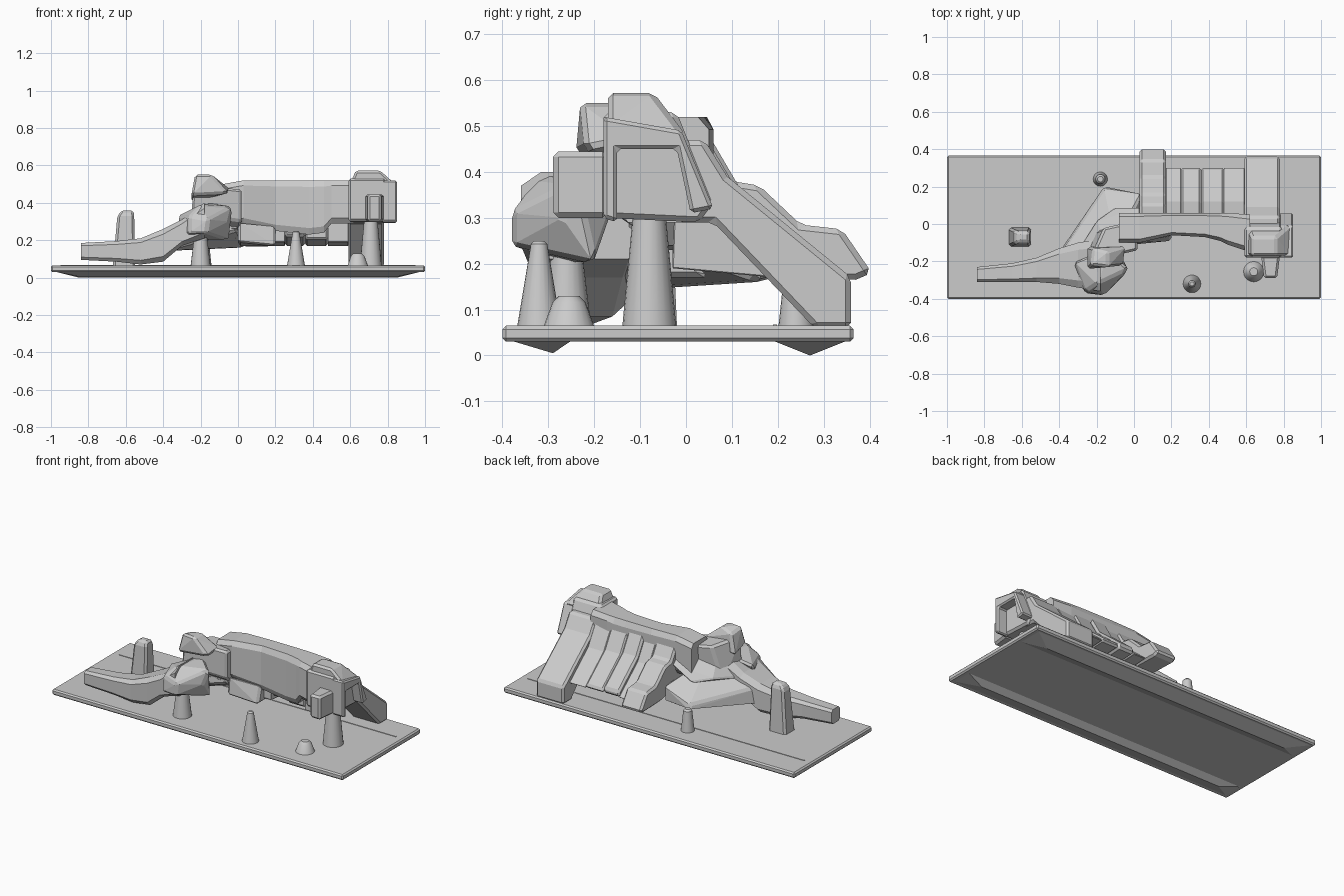
import bpy
import bmesh
from math import pi, cos, sin
from mathutils import Vector

cube = bpy.data.objects.get("Cube")
if cube:
    bpy.data.objects.remove(cube, do_unlink=True)

stone = bpy.data.materials.new("plain grey")
stone.use_nodes = True
grey = (0.6, 0.6, 0.6, 1)
stone.diffuse_color = grey
stone.node_tree.nodes["Principled BSDF"].inputs["Base Color"].default_value = grey


def finish(name, mesh_data, bevel=0.0):
    """Turn a bmesh into a named object with softened edges."""
    bmesh.ops.recalc_face_normals(mesh_data, faces=mesh_data.faces)
    mesh = bpy.data.meshes.new(name)
    mesh_data.to_mesh(mesh)
    mesh_data.free()
    mesh.materials.append(stone)
    obj = bpy.data.objects.new(name, mesh)
    bpy.context.collection.objects.link(obj)
    if bevel:
        modifier = obj.modifiers.new("soft edges", "BEVEL")
        modifier.width = bevel
        modifier.segments = 1
    return obj


def skin(name, rings, bevel=0.0):
    """Join rings of points into a closed skin with end caps."""
    bm = bmesh.new()
    loops = [[bm.verts.new(point) for point in ring] for ring in rings]
    for near, far in zip(loops, loops[1:]):
        for i in range(len(near)):
            j = (i + 1) % len(near)
            bm.faces.new((near[i], near[j], far[j], far[i]))
    bm.faces.new(loops[0])
    bm.faces.new(loops[-1])
    return finish(name, bm, bevel)


def beam(name, sections, chamfer=0.25):
    """Chamfered box sections (x, front, back, bottom, top) lofted along x."""
    rings = []
    for x, front, back, bottom, top in sections:
        centre = Vector((x, (front + back) / 2, (bottom + top) / 2))
        half_y, half_z = (back - front) / 2, (top - bottom) / 2
        cut = 1 - 2 * chamfer
        outline = [(1, cut), (cut, 1), (-cut, 1), (-1, cut),
                   (-1, -cut), (-cut, -1), (cut, -1), (1, -cut)]
        rings.append([centre + Vector((0, u * half_y, v * half_z)) for u, v in outline])
    return skin(name, rings)


def rib(name, start, end, profile, bevel=0.012):
    """Side profile (y, z) drawn out between two x positions."""
    return skin(name, [[(x, y, z) for y, z in profile] for x in (start, end)], bevel)


def rock(name, points, bevel=0.012):
    """Faceted lump: convex hull of a few corners."""
    bm = bmesh.new()
    for point in points:
        bm.verts.new(point)
    result = bmesh.ops.convex_hull(bm, input=bm.verts)
    spare = [v for v in result["geom_interior"] if isinstance(v, bmesh.types.BMVert)]
    bmesh.ops.delete(bm, geom=spare, context="VERTS")
    bmesh.ops.dissolve_limit(bm, angle_limit=0.05, verts=bm.verts, edges=bm.edges)
    return finish(name, bm, bevel)


def post(name, x, y, radius, tip, top, sides=20, lean=0.0):
    """Tapering round post standing on the plate, with a rounded tip."""
    levels = [(0.05, radius), (top - tip * 0.4, tip), (top, tip * 0.6)]
    rings = [[(x + lean * z + r * cos(2 * pi * i / sides), y + r * sin(2 * pi * i / sides), z)
              for i in range(sides)] for z, r in levels]
    obj = skin(name, rings)
    bpy.ops.object.select_all(action="DESELECT")
    obj.select_set(True)
    bpy.context.view_layer.objects.active = obj
    bpy.ops.object.shade_smooth_by_angle(angle=0.6)


# Ground plate with two shallow keels below and a thin seam at the back
rib("base_plate", -1, 1, [(-.4, .03), (.365, .03), (.365, .065), (-.4, .065)], 0.008)
for name, outer, ridge, inner, low in (("front_keel", -.38, -.29, -.25, .005),
                                       ("back_keel", .35, .27, .19, 0)):
    rock(name, [(s * x, y, z) for s in (-1, 1)
                for x, y, z in ((.98, outer, .032), (.98, inner, .032), (.85, ridge, low))], 0)
rib("plate_seam", -.95, .95, [(.19, .06), (.198, .06), (.198, .068), (.19, .068)], 0)

# Free-standing posts and supports
post("front_cone", .31, -.32, .05, .018, .25)
post("short_stub", .64, -.255, .06, .036, .13)
post("back_peg", -.18, .24, .04, .025, .2)
post("head_column", .71, -.08, .06, .036, .32)
post("shoulder_support", -.2, -.26, .055, .03, .27)
rock("square_post", [(-.61 + u * w + k, -.07 + v * w * .85, z) for z, w, k in
                     ((.05, .06, 0), (.33, .045, .01), (.36, .03, .02))
                     for u in (-1, 1) for v in (-1, 1)])

# Main span between shoulder and head
beam("main_span", [(-.08, -.1, .06, .28, .5), (.03, -.1, .06, .29, .52),
                   (.2, -.06, .06, .25, .52), (.38, -.07, .06, .23, .52),
                   (.46, -.09, .06, .24, .52), (.5, -.11, .06, .29, .52),
                   (.62, -.15, .05, .29, .52)], 0.12)

# Sloping ribs and slabs running down the back
rib("long_rib", .03, .17, [(-.02, .5), (.04, .48), (.1, .38), (.16, .37), (.25, .285),
                          (.34, .275), (.405, .18), (.37, .165), (.2, .17), (-.02, .22)])
slab = [(-.02, .5), (.05, .48), (.12, .36), (.3, .21), (.3, .175), (.19, .17), (-.03, .22)]
for name, start, end, drop in (("inner_slab", .17, .25, .03), ("middle_slab", .25, .36, 0),
                               ("outer_slab", .36, .48, .015), ("end_slab", .48, .59, .03)):
    rib(name, start, end, [(y, z - drop if z > .2 else z) for y, z in slab])
rib("back_leg", .59, .78, [(-.02, .47), (.04, .47), (.09, .39), (.36, .17), (.36, .06),
                          (.28, .06), (.06, .29), (-.02, .29)])

# Head block with an open notch on its outer side
rib("head_core", .59, .79, [(-.18, .3), (-.18, .53), (-.02, .53), (.06, .33), (.03, .29)])
rock("head_crown", [(x, y, z) for x in (.63, .76) for y in (-.17, -.07) for z in (.5, .572)]
     + [(.59, -.17, .48), (.84, -.17, .5), (.84, 0, .48), (.6, 0, .48)])
rib("notched_face", .77, .85, [(-.18, .3), (-.18, .52), (-.01, .49), (.06, .32), (.01, .31),
                              (-.02, .45), (-.15, .45), (-.15, .29)], 0.008)
rock("head_nozzle", [(.73 + u * w, y, z) for y, w in ((-.29, .035), (-.17, .05))
                     for u in (-1, 1) for z in (.3, .33, .41, .445)])

# Shoulder lumps
rock("shoulder_core", [(-.25, -.2, .34), (-.24, -.2, .5), (.02, -.14, .47), (.02, -.14, .3),
                       (-.22, -.05, .25), (.02, .02, .46), (-.16, -.02, .48), (0, 0, .2)])
rock("shoulder_peak", [(-.25, -.24, .44), (-.23, -.22, .55), (-.14, -.23, .55),
                       (-.05, -.22, .45), (-.14, -.15, .55), (-.22, -.13, .53),
                       (-.25, -.12, .4), (-.04, -.12, .47)])
rock("shoulder_fist", [(-.26, -.37, .24), (-.17, -.38, .24), (-.16, -.38, .31),
                       (-.26, -.36, .33), (-.2, -.32, .39), (-.32, -.26, .2),
                       (-.32, -.2, .33), (-.05, -.27, .3), (-.03, -.24, .38),
                       (-.05, -.2, .2), (-.15, -.13, .4)])

# Long arm reaching out to the side
beam("reaching_arm", [(-.84, -.31, -.23, .095, .185), (-.65, -.31, -.21, .085, .195),
                      (-.52, -.31, -.18, .07, .21), (-.4, -.32, -.13, .085, .26),
                      (-.3, -.34, -.1, .17, .31), (-.18, -.36, -.08, .21, .4)], 0.16)

# Draped slabs between arm and back rib
rock("back_drape", [(-.4, -.15, .14), (-.38, -.14, .24), (-.16, .2, .17), (-.16, .19, .2),
                    (.04, .16, .16), (.04, .16, .25), (-.1, -.1, .38), (0, -.1, .25)])
rock("upper_drape", [(-.3, -.14, .28), (-.2, .02, .3), (-.1, .09, .28), (.04, .09, .36),
                     (.04, -.04, .48), (-.15, -.12, .45), (0, -.1, .25)])
rock("under_slab", [(0, -.11, .19), (.2, -.09, .17), (.2, .05, .17), (0, .05, .17),
                    (0, -.1, .3), (.2, -.06, .28)])
